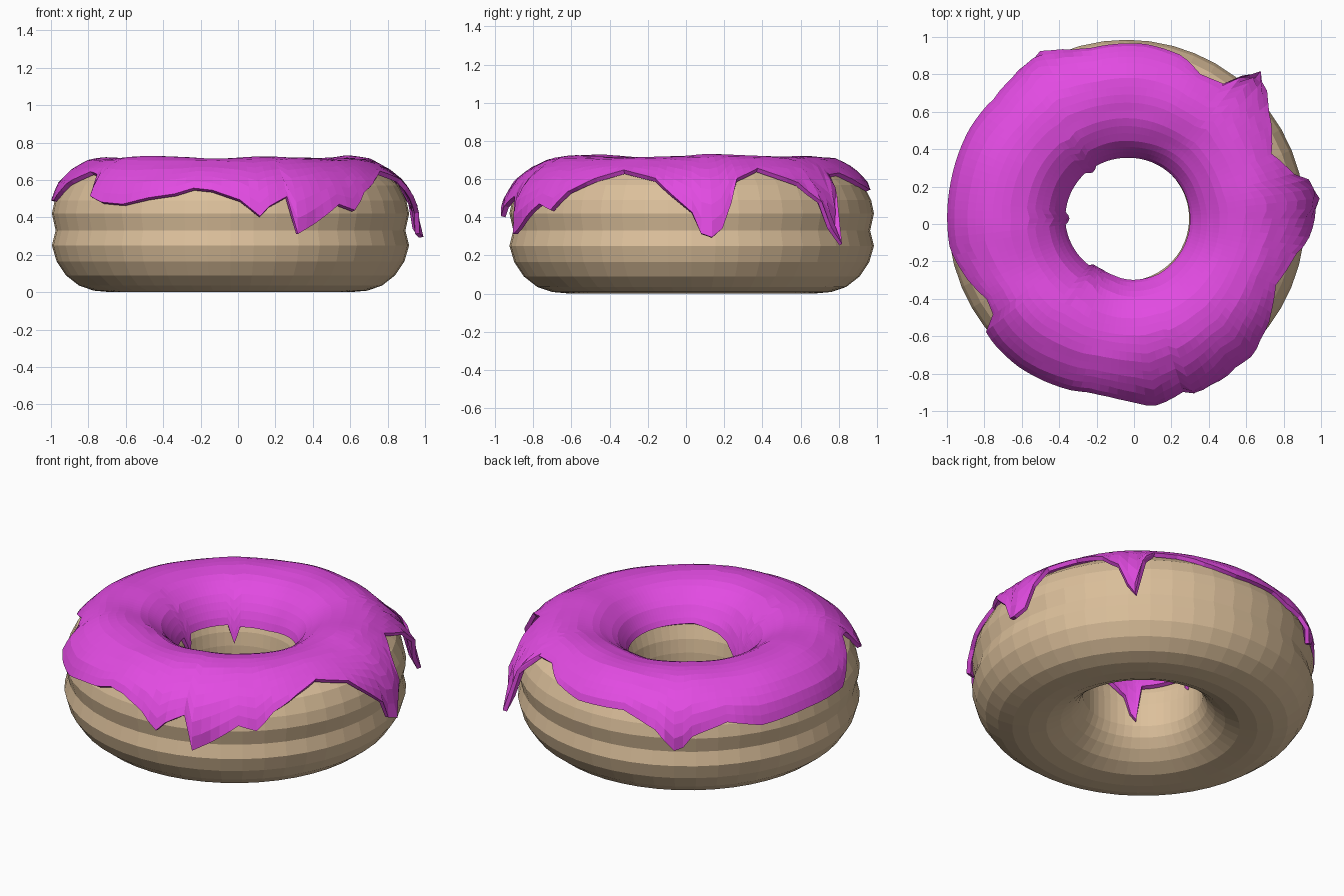
import bpy, bmesh, math
from mathutils import Vector, noise

if "Cube" in bpy.data.objects:
    bpy.data.objects.remove(bpy.data.objects["Cube"])

CX, CY = -0.04, 0.03


def material(name, color):
    m = bpy.data.materials.new(name)
    m.diffuse_color = (*color, 1)
    m.use_nodes = True
    m.node_tree.nodes["Principled BSDF"].inputs["Base Color"].default_value = m.diffuse_color
    return m


def make_object(name, bm, mat):
    bmesh.ops.recalc_face_normals(bm, faces=bm.faces)
    me = bpy.data.meshes.new(name)
    bm.to_mesh(me)
    bm.free()
    ob = bpy.data.objects.new(name, me)
    bpy.context.collection.objects.link(ob)
    me.materials.append(mat)
    return ob


def ring_grid(rings, closed_profile):
    """Bridge a closed loop of equally long profiles."""
    bm = bmesh.new()
    vs = [[bm.verts.new(p) for p in ring] for ring in rings]
    m = len(rings[0])
    for i, a in enumerate(vs):
        b = vs[(i + 1) % len(vs)]
        for j in range(m if closed_profile else m - 1):
            k = (j + 1) % m
            bm.faces.new((a[j], b[j], b[k], a[k]))
    return bm


def polar(r, z, deg):
    a = math.radians(deg)
    return Vector((CX + r * math.cos(a), CY + r * math.sin(a), z))


def lerp_keys(keys, x):
    """Linear lookup in sorted (position, value) keys, wrapping at 360."""
    pts = [(keys[-1][0] - 360, keys[-1][1])] + keys + [(keys[0][0] + 360, keys[0][1])]
    for (x0, v0), (x1, v1) in zip(pts, pts[1:]):
        if x0 <= x <= x1:
            return v0 + (v1 - v0) * (x - x0) / (x1 - x0)


# dough: cross-section (radius, z) with a shallow waist, upper half then lower half
upper = [(0.335, 0.21), (0.335, 0.35), (0.345, 0.43), (0.375, 0.52), (0.43, 0.60),
         (0.53, 0.665), (0.64, 0.685), (0.74, 0.675), (0.83, 0.63), (0.90, 0.57),
         (0.94, 0.49), (0.955, 0.42), (0.935, 0.33), (0.955, 0.25)]
lower = [(0.93, 0.165), (0.88, 0.09), (0.81, 0.035), (0.73, 0.008), (0.64, 0.0),
         (0.54, 0.012), (0.46, 0.05), (0.40, 0.10), (0.36, 0.15)]
dough_rings = [[polar(r, z, i * 7.5) for r, z in upper + lower] for i in range(48)]
make_object("dough", ring_grid(dough_rings, True), material("dough_tan", (0.72, 0.53, 0.33)))

# icing edges: (angle, z) of the outer drips, the inner rim, and how far drips stand off
outer_edge = [(0, .42), (3, .31), (6, .29), (9, .34), (12, .47), (15, .58), (24, .63), (36, .56),
              (42, .47), (45, .34), (48, .25), (51, .50), (54, .60), (63, .61), (72, .56),
              (84, .53), (102, .54), (114, .47), (117, .42), (120, .36), (123, .38), (126, .44),
              (138, .50), (150, .46), (168, .48), (189, .48), (198, .56), (210, .62), (216, .61),
              (219, .50), (225, .47), (234, .46), (243, .49), (252, .51), (258, .54), (264, .53),
              (273, .48), (279, .40), (282, .45), (288, .50), (291, .31), (294, .34), (300, .40),
              (306, .46), (312, .43), (318, .52), (327, .58), (336, .62), (348, .58)]
inner_edge = [(30, .50), (90, .46), (120, .46), (126, .37), (132, .47), (174, .47),
              (180, .37), (186, .47), (231, .45), (237, .23), (243, .27), (249, .38),
              (264, .45), (276, .48), (300, .51)]
stand_off = [(0, .02), (6, .06), (12, .02), (24, 0), (39, .02), (48, .08), (54, 0), (60, -.01),
             (108, -.015), (117, .02), (129, -.01), (189, -.015), (210, 0), (270, .01), (279, .03),
             (288, .01), (291, .03), (306, .01)]

path = [Vector(p) for p in upper]
peak = 6
dist = [0.0]
for a, b in zip(path, path[1:]):
    dist.append(dist[-1] + (b - a).length)


def dist_at_z(z, inner):
    """Distance along the dough surface at which it passes height z."""
    span = range(peak) if inner else range(peak, len(path) - 1)
    for i in span:
        a, b = path[i], path[i + 1]
        if min(a.y, b.y) <= z <= max(a.y, b.y):
            return dist[i] + (dist[i + 1] - dist[i]) * (z - a.y) / (b.y - a.y)


def surface(d):
    for i in range(len(path) - 1):
        if d <= dist[i + 1] + 1e-6:
            return path[i].lerp(path[i + 1], (d - dist[i]) / (dist[i + 1] - dist[i]))


# icing: sheet laid on the dough between the two edges, then thickened
STEPS = 18
mean0, mean1 = dist_at_z(.47, True), dist_at_z(.52, False)
icing_rings = []
for i in range(120):
    deg = i * 3
    d0 = dist_at_z(lerp_keys(inner_edge, deg), True)
    d1 = dist_at_z(lerp_keys(outer_edge, deg), False)
    push = lerp_keys(stand_off, deg)
    ring = []
    for j in range(STEPS + 1):
        t = j / STEPS
        # the drips only stretch the rows near each edge
        d = mean0 + (mean1 - mean0) * t + (d1 - mean1) * t ** 4 + (d0 - mean0) * (1 - t) ** 4
        p = surface(d)
        tan = surface(min(d + .04, dist[-1])) - surface(max(d - .04, 0))
        n = Vector((-tan.y, tan.x)).normalized()
        wave = noise.noise(polar(p.x, p.y, deg) * 3.5) * 0.016
        p = p + n * (0.008 + wave * math.sin(math.pi * t))
        ring.append(polar(p.x + push * t ** 8, p.y, deg))
    icing_rings.append(ring)
icing = make_object("icing", ring_grid(icing_rings, False), material("icing_pink", (0.76, 0.07, 0.76)))
# make the sheet face outward so it thickens away from the dough
if sum(p.normal.z for p in icing.data.polygons) < 0:
    icing.data.flip_normals()
solid = icing.modifiers.new("thickness", 'SOLIDIFY')
solid.thickness = 0.025
solid.offset = 1
